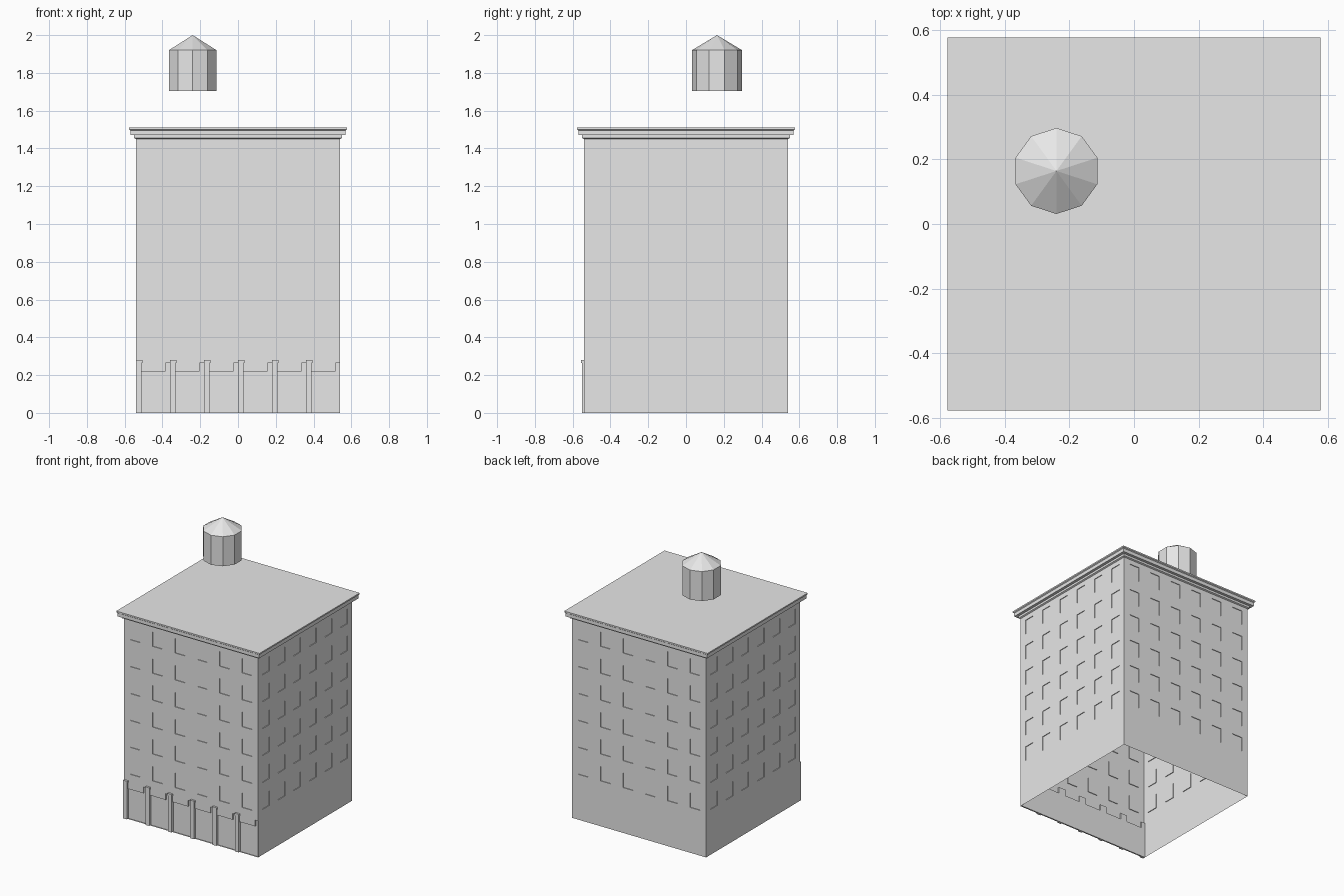
import bpy, bmesh, math
from mathutils import Matrix, Vector

if "Cube" in bpy.data.objects:
    bpy.data.objects.remove(bpy.data.objects["Cube"])

HALF, BAY, BAYS = 0.54, 0.18, 6
WALL_TOP, SHOP_TOP, SIGN_BOTTOM = 1.45, 0.265, 0.22
FLOOR, FLOORS, SILL, WINDOW_H = 0.196, 6, 0.33, 0.106
WIN_L, WIN_R, SIGN_END, PIER_W = 0.05, 0.13, 0.155, 0.03
RECESS, SHOP_RECESS = 0.005, 0.01

grey = bpy.data.materials.new("light_grey")
grey.use_nodes = True
grey.diffuse_color = (0.8, 0.8, 0.8, 1)
grey.node_tree.nodes["Principled BSDF"].inputs["Base Color"].default_value = (0.8, 0.8, 0.8, 1)


def finish(name, bm):
    mesh = bpy.data.meshes.new(name)
    bm.to_mesh(mesh)
    bm.free()
    mesh.materials.append(grey)
    obj = bpy.data.objects.new(name, mesh)
    bpy.context.collection.objects.link(obj)
    return obj


def push_in(bm, faces, depth):
    """Recess a set of faces along +y, leaving reveals around them."""
    made = bmesh.ops.extrude_face_region(bm, geom=faces)["geom"]
    verts = [g for g in made if isinstance(g, bmesh.types.BMVert)]
    bmesh.ops.translate(bm, verts=verts, vec=(0, depth, 0))
    bmesh.ops.delete(bm, geom=faces, context="FACES")


def wall(name, turn, shopfront=False):
    """One facade as a grid of cells, with windows recessed by rule."""
    cols = [-HALF + BAY * b + o for b in range(BAYS) for o in (0, PIER_W, WIN_L, WIN_R, SIGN_END)]
    cols.append(HALF)
    rows = [0, SIGN_BOTTOM, SHOP_TOP]
    for f in range(FLOORS):
        rows += [SILL + FLOOR * f, SILL + FLOOR * f + WINDOW_H]
    rows.append(WALL_TOP)
    bm = bmesh.new()
    grid = [[bm.verts.new((x, -HALF, z)) for x in cols] for z in rows]
    windows, shop = [], []
    for r in range(len(rows) - 1):
        for c in range(len(cols) - 1):
            face = bm.faces.new((grid[r][c], grid[r][c + 1], grid[r + 1][c + 1], grid[r + 1][c]))
            part = c % 5
            if r >= 3 and r % 2 == 1 and part == 2:
                windows.append(face)
            if shopfront and (r == 0 or (r == 1 and part == 4)):
                shop.append(face)
    push_in(bm, windows, RECESS)
    if shop:
        push_in(bm, shop, SHOP_RECESS)
    bm.transform(Matrix.Rotation(turn, 4, "Z"))
    return finish(name, bm)


def lathe(name, sides, phase, profile, center=(0, 0), floor=False):
    """Stack of polygon rings given as (radius, height); radius 0 is a tip."""
    bm = bmesh.new()
    rings = []
    for radius, z in profile:
        count = sides if radius else 1
        angles = [phase + math.tau * i / sides for i in range(count)]
        rings.append([bm.verts.new((center[0] + radius * math.cos(a),
                                    center[1] + radius * math.sin(a), z)) for a in angles])
    for low, high in zip(rings, rings[1:]):
        for i in range(sides):
            j = (i + 1) % sides
            top = [high[j], high[i]] if len(high) > 1 else [high[0]]
            bm.faces.new([low[i], low[j]] + top)
    if len(rings[-1]) > 1:
        bm.faces.new(rings[-1])
    if floor:
        bm.faces.new(rings[0][::-1])
    return finish(name, bm)


def add_box(bm, low, high):
    low, high = Vector(low), Vector(high)
    size = Matrix.Diagonal((*(high - low), 1))
    bmesh.ops.create_cube(bm, size=1, matrix=Matrix.Translation((low + high) / 2) @ size)


# Four facades, with the shop recess on the front only
for k, side in enumerate(("front", "left", "back", "right")):
    wall(side + "_wall", k * math.pi / 2, side == "front")

# Stepped cornice closed by the flat roof
steps = [(0.54, 1.45), (0.55, 1.455), (0.55, 1.47), (0.57, 1.47),
         (0.57, 1.495), (0.577, 1.5), (0.577, 1.51)]
lathe("cornice_and_roof", 4, math.pi / 4, [(w * math.sqrt(2), z) for w, z in steps])

# Ground floor piers with small capitals
for b in range(BAYS):
    x = -HALF + BAY * b
    bm = bmesh.new()
    add_box(bm, (x, -0.55, 0), (x + PIER_W, -0.53, SHOP_TOP))
    add_box(bm, (x, -0.555, SHOP_TOP), (x + PIER_W + 0.004, -0.54, 0.28))
    finish("pier_%d" % (b + 1), bm)

# Water tank with a conical lid
lathe("water_tank", 10, math.pi / 2, [(0.133, 1.705), (0.133, 1.92), (0, 2.0)],
      center=(-0.24, 0.164), floor=True)
